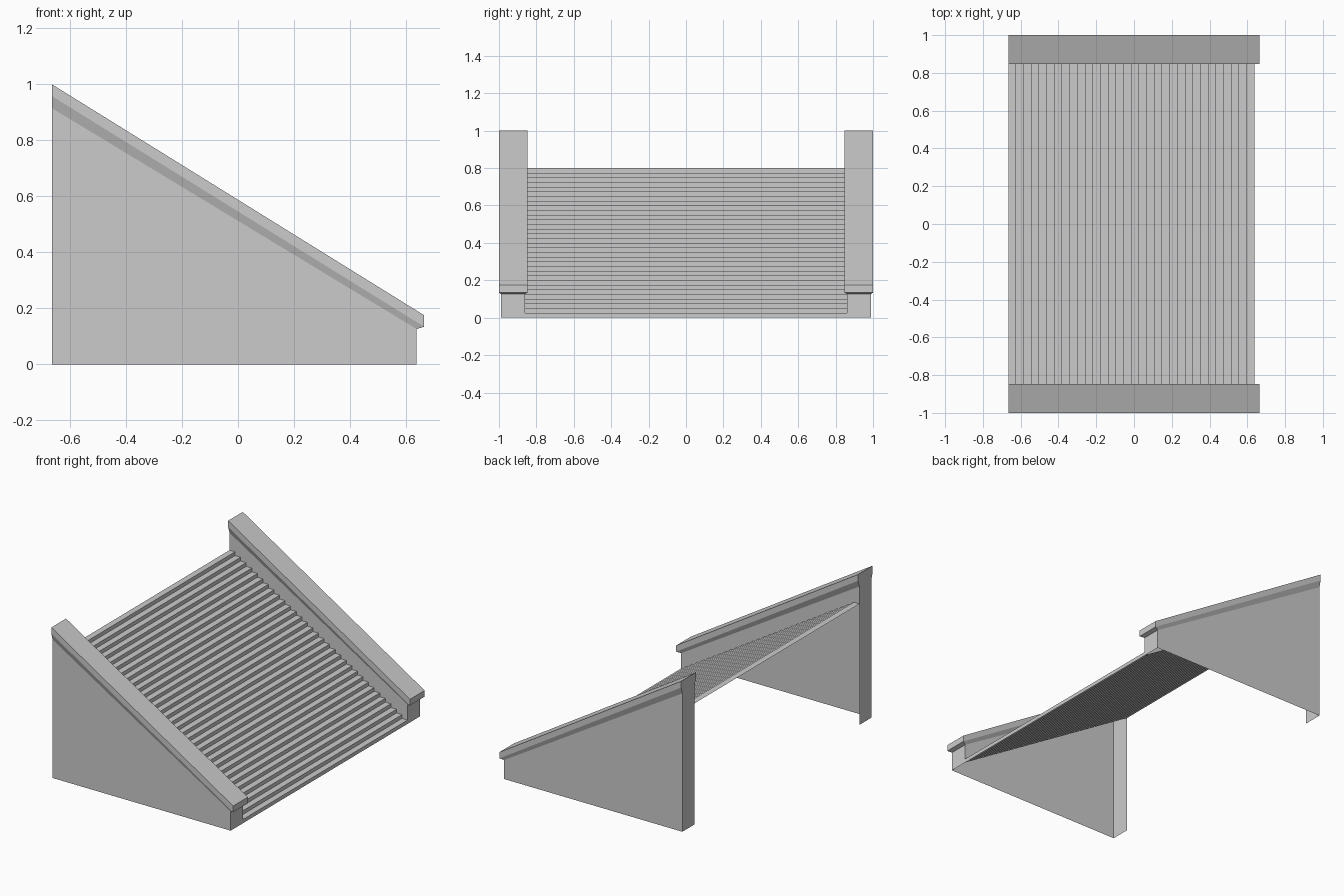
import bpy, bmesh

if "Cube" in bpy.data.objects:
    bpy.data.objects.remove(bpy.data.objects["Cube"])

BACK, FRONT, CAP_FRONT = -0.665, 0.638, 0.665   # x limits
INNER, OUTER = 0.861, 0.988                     # wall thickness in y
STEPS, STAIR_TOP = 32, 0.8


def make_object(name, bm):
    mesh = bpy.data.meshes.new(name)
    bm.to_mesh(mesh)
    bm.free()
    obj = bpy.data.objects.new(name, mesh)
    bpy.context.collection.objects.link(obj)
    return obj


# Side walls with flared sloping cap: one hollow shell, open underneath, mirrored
bm = bmesh.new()
# (inner y, outer y, front x, back z, front z) from cap top down to the floor
levels = [(0.847, 1.0, CAP_FRONT, 1.0, 0.175),
          (0.847, 1.0, CAP_FRONT, 0.958, 0.134),
          (INNER, OUTER, FRONT, 0.915, 0.126),
          (INNER, OUTER, FRONT, 0.0, 0.0)]
rings = []
for yi, yo, xf, zb, zf in levels:
    pts = [(BACK, yi, zb), (xf, yi, zf), (xf, yo, zf), (BACK, yo, zb)]
    rings.append([bm.verts.new(p) for p in pts])
bm.faces.new(rings[0])
for a, b in zip(rings[:2], rings[1:3]):
    for i in range(4):
        j = (i + 1) % 4
        bm.faces.new((a[j], a[i], b[i], b[j]))
a, b = rings[2], rings[3]
joint = bm.verts.new((BACK, INNER, STAIR_TOP))   # inner face stops at the stairs
bm.faces.new((a[1], a[0], joint, b[1]))
bm.faces.new((a[2], a[1], b[1], b[2]))
bm.faces.new((a[3], a[2], b[2], b[3]))
bm.faces.new((a[0], a[3], b[3], b[0], joint))
walls = make_object("side_walls", bm)
mirror = walls.modifiers.new("mirror", 'MIRROR')
mirror.use_axis = (False, True, False)

# Stair flight: thin folded sheet of risers and treads
run = (FRONT - BACK) / STEPS
rise = STAIR_TOP / STEPS
profile = [(FRONT, 0.0)]
for i in range(STEPS):
    profile.append((FRONT - i * run, (i + 1) * rise))
    profile.append((FRONT - (i + 1) * run, (i + 1) * rise))
bm = bmesh.new()
pairs = [[bm.verts.new((x, y, z)) for y in (-INNER, INNER)] for x, z in profile]
for p, q in zip(pairs, pairs[1:]):
    bm.faces.new((p[0], p[1], q[1], q[0]))
make_object("stair_flight", bm)
